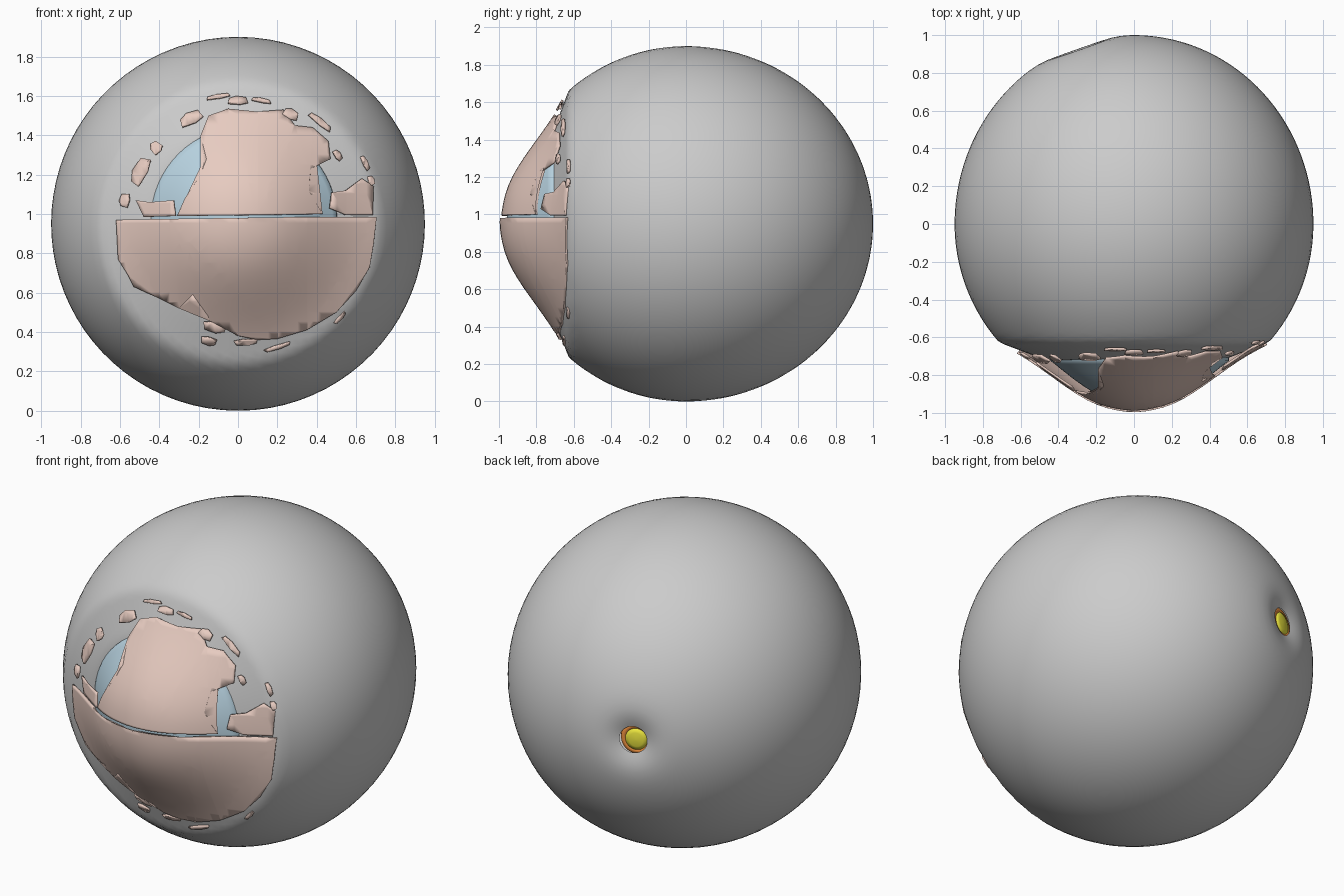
import bpy, bmesh, math
from mathutils import Vector

if "Cube" in bpy.data.objects:
    bpy.data.objects.remove(bpy.data.objects["Cube"])

CZ = 0.95                                              # height of the eyeball centre
NERVE = Vector((-0.31, 0.93, 0.02)).normalized()       # direction of the nerve exit


def material(name, rgb):
    m = bpy.data.materials.new(name)
    m.diffuse_color = (*rgb, 1)
    m.use_nodes = True
    m.node_tree.nodes["Principled BSDF"].inputs["Base Color"].default_value = m.diffuse_color
    return m


SKIN = material("pale_pink", (0.80, 0.60, 0.53))
BLUE = material("soft_blue", (0.48, 0.65, 0.75))
YELLOW = material("yellow", (0.85, 0.80, 0.05))
ORANGE = material("orange", (0.85, 0.28, 0.05))


def finish(bm, name, mat=None):
    me = bpy.data.meshes.new(name)
    for f in bm.faces:
        f.smooth = True
    bm.to_mesh(me)
    bm.free()
    ob = bpy.data.objects.new(name, me)
    bpy.context.collection.objects.link(ob)
    if mat:
        me.materials.append(mat)
    return ob


def rings(bm, loops, cap=False):
    """Skin a list of vertex-position loops; optionally close the last one."""
    vs = [[bm.verts.new(p) for p in loop] for loop in loops]
    for a, b in zip(vs, vs[1:]):
        n = len(a)
        for i in range(n):
            bm.faces.new((a[i], a[(i + 1) % n], b[(i + 1) % n], b[i]))
    if cap:
        bm.faces.new(vs[-1])
    bmesh.ops.recalc_face_normals(bm, faces=bm.faces)


def revolve(name, profile, origin, axis, mat, n=48):
    """Lathe (radius, height) points around an axis, flat little cap at the end."""
    q = axis.to_track_quat('Z', 'Y')
    bm = bmesh.new()
    rings(bm, [[origin + q @ Vector((r * math.cos(2 * math.pi * i / n), r * math.sin(2 * math.pi * i / n), h))
                for i in range(n)] for r, h in profile], cap=True)
    if sum((f.normal.dot(axis) for f in bm.faces)) < 0:
        bmesh.ops.reverse_faces(bm, faces=bm.faces)
    return finish(bm, name, mat)


def interp(table, x):
    for (x0, y0), (x1, y1) in zip(table, table[1:]):
        if x <= x1:
            return y0 + (y1 - y0) * (x - x0) / (x1 - x0)
    return table[-1][1]


# Outer shell: sphere with its pole at the nerve hole, flattened front, longer back
def shell_point(d, theta):
    r = 0.95 * math.hypot(d.x, d.z)
    y = d.y
    if y < 0:
        y = -min(math.sqrt(max(0, 0.9025 - r * r)), 0.72 - 0.38 * max(0, r - 0.47))
    dent = 1 - 0.06 * math.exp(-(theta / 0.13) ** 2)
    return Vector((0.95 * d.x, y, 0.95 * d.z)) * dent + Vector((0, 0, CZ))


bm = bmesh.new()
q = NERVE.to_track_quat('Z', 'Y')
thetas = [0.085, 0.1, 0.125, 0.16, 0.2] + [0.2 + (math.pi - 0.21) * k / 60 for k in range(1, 61)]
rings(bm, [[shell_point(q @ Vector((math.sin(t) * math.cos(a), math.sin(t) * math.sin(a), math.cos(t))), t)
            for a in (2 * math.pi * i / 80 for i in range(80))] for t in thetas], cap=True)
finish(bm, "eyeball_shell")

# Nerve end inside the hole at the back
centre = Vector((0, 0, CZ))
revolve("nerve_sheath", [(0.1, 0.90), (0.088, 0.938), (0.062, 0.942), (0.06, 0.92)], centre, NERVE, ORANGE)
revolve("nerve_core", [(0.064, 0.91), (0.062, 0.945), (0.04, 0.952), (0.004, 0.955)], centre, NERVE, YELLOW)

# Front dome height by radius, smoothed by averaging neighbouring samples
DOME = [(0, .993), (.1, .98), (.2, .952), (.3, .898), (.4, .828), (.5, .755), (.6, .688), (.7, .637), (.8, .58)]


def dome(r):
    return sum(interp(DOME, abs(r + o)) for o in (-.05, -.025, 0, .025, .05)) / 5


# Clear blue cornea under the torn layer
revolve("cornea", [(0.475, 0.69), (0.472, 0.725)] +
        [(r, dome(r) - 0.03 - 0.02 * (r / .45) ** 2) for r in (.45, .4, .35, .3, .25, .2, .15, .1, .05, .005)],
        Vector((0.03, 0, 0.97)), Vector((0, -1, 0)), BLUE, 64)


# Torn outer layer: flat outlines (x, z), sliced finely and draped on the dome
def drape(name, outlines, lift=0.0):
    bm = bmesh.new()
    for pts in outlines:
        bm.faces.new([bm.verts.new((x, 0, z)) for x, z in pts])
    bmesh.ops.triangulate(bm, faces=bm.faces)
    for i in range(-14, 15):
        for co, no in (((i * .05 + .003, 0, 0), (1, 0, 0)), ((0, 0, CZ + i * .05 + .004), (0, 0, 1))):
            bmesh.ops.bisect_plane(bm, geom=bm.verts[:] + bm.edges[:] + bm.faces[:], dist=1e-5,
                                   plane_co=co, plane_no=no)
    for v in bm.verts:
        v.co.y = -dome(math.hypot(v.co.x, v.co.z - 0.96)) - lift
    bm.normal_update()
    bmesh.ops.reverse_faces(bm, faces=[f for f in bm.faces if f.normal.y > 0])
    ob = finish(bm, name, SKIN)
    mod = ob.modifiers.new("thickness", 'SOLIDIFY')
    mod.thickness = 0.012
    mod.offset = -1
    return ob


lower = [(-.62, .97), (-.61, .77), (-.56, .69), (-.53, .63), (-.4, .57), (-.3, .52), (-.23, .59), (-.18, .52),
         (-.13, .45), (0, .38), (.1, .36), (.2, .365), (.35, .41), (.5, .5), (.6, .61), (.67, .73), (.69, .85),
         (.705, .985), (.35, .985), (0, .98), (-.35, .975)]
upper = [(-.31, .99), (-.27, 1.08), (-.19, 1.2), (-.16, 1.28), (-.19, 1.4), (-.15, 1.5), (-.05, 1.535),
         (.1, 1.52), (.23, 1.53), (.29, 1.45), (.38, 1.44), (.46, 1.37), (.47, 1.28), (.37, 1.23),
         (.36, 1.12), (.43, 1.0), (.1, .995)]
left_flap = [(-.48, .985), (-.52, 1.07), (-.45, 1.06), (-.33, 1.07), (-.32, .99)]
right_flap = [(.47, 1.03), (.48, 1.11), (.55, 1.12), (.63, 1.18), (.69, 1.14), (.685, .995), (.55, .995)]
drape("lower_layer", [lower], 0.007)
drape("upper_layer", [upper])
drape("side_flaps", [left_flap, right_flap], 0.004)


# Loose scraps around the tear: x, z, length along the rim, width across it
def scrap(x, z, length, width):
    out = Vector((x, z - 0.96)).normalized()
    along = Vector((-out.y, out.x))
    c = Vector((x, z))
    shape = ((-.5, -.3), (-.1, -.5), (.5, -.4), (.45, .2), (.1, .5), (-.4, .35))
    return [tuple(c + along * (a * length) + out * (b * width)) for a, b in shape]


scraps = [(-.58, 1.07, .07, .05), (-.5, 1.22, .15, .07), (-.42, 1.34, .06, .06), (-.24, 1.49, .12, .06),
          (-.1, 1.6, .12, .02), (0, 1.58, .1, .04), (.12, 1.58, .1, .02), (.27, 1.51, .08, .05),
          (.42, 1.47, .14, .03), (.51, 1.3, .06, .03), (.65, 1.26, .08, .025), (.68, 1.17, .05, .03),
          (-.12, .42, .12, .05), (-.15, .35, .08, .04), (.04, .345, .12, .03), (.2, .32, .14, .02),
          (.52, .47, .08, .02)]
drape("loose_scraps", [scrap(*s) for s in scraps], 0.006)
